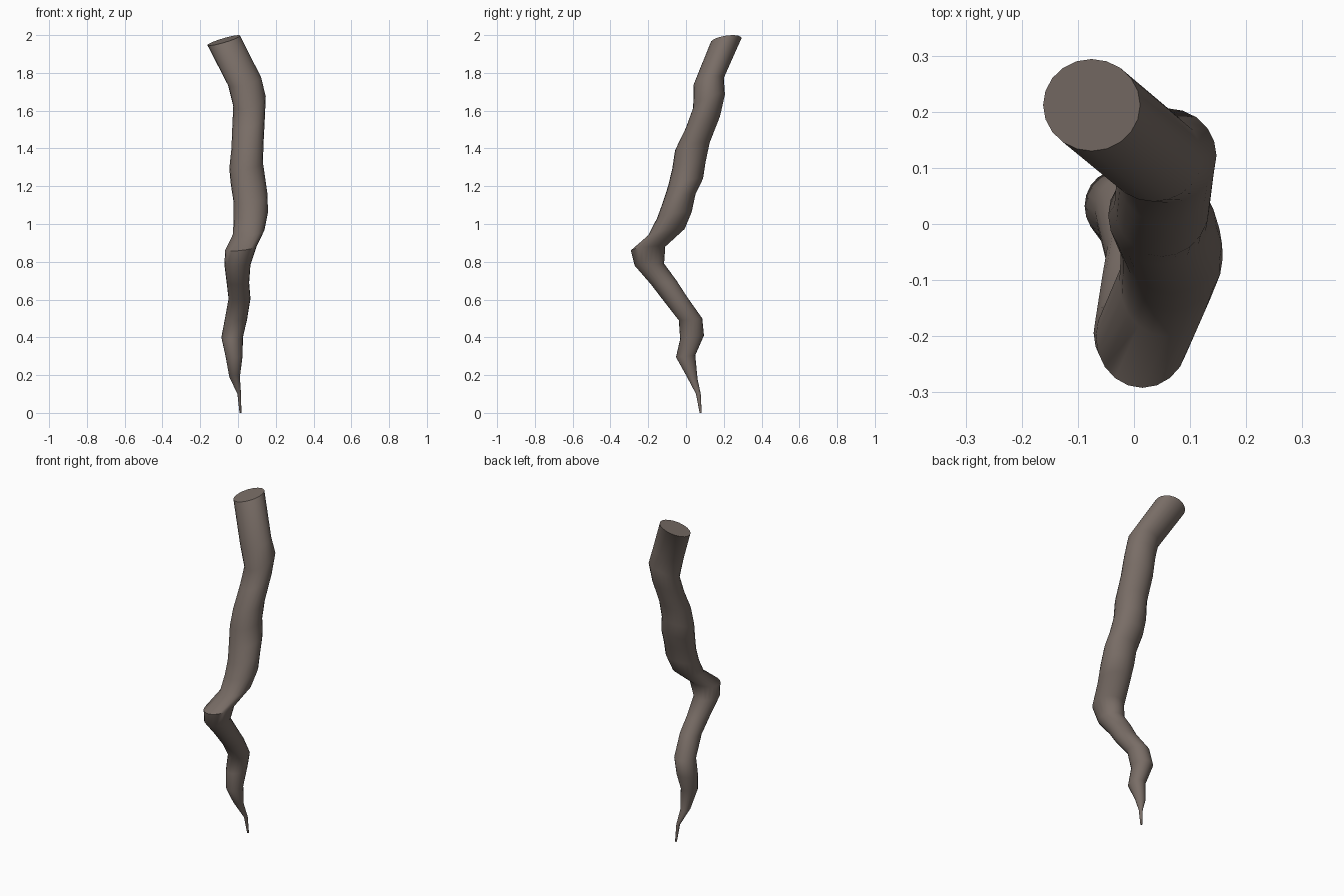
import bpy
import bmesh
import math

cube = bpy.data.objects.get("Cube")
if cube:
    bpy.data.objects.remove(cube)

SIDES = 20

# Cross-sections, tip to cut end: x min, x max, y min, y max, height, rise in x, rise in y
SECTIONS = [
    (.008, .018, .072, .083, 0, 0, 0),
    (-.003, .016, .053, .078, .10, 0, 0),
    (-.046, .01, 0, .061, .19, 0, -.01),
    (-.066, .024, -.053, .049, .30, 0, .005),
    (-.088, .026, -.031, .095, .40, 0, .01),
    (-.07, .048, -.038, .086, .495, 0, .005),
    (-.05, .066, -.12, .005, .605, 0, .01),
    (-.06, .059, -.185, -.05, .69, 0, .01),
    (-.072, .066, -.272, -.116, .785, 0, .005),
    (-.068, .098, -.292, -.11, .87, .01, .01),
    (-.026, .14, -.2, -.007, .957, .01, .017),
    (-.024, .158, -.153, .03, 1.047, .01, .016),
    (-.024, .157, -.123, .05, 1.135, .015, .022),
    (-.038, .146, -.095, .09, 1.22, .01, .02),
    (-.046, .132, -.073, .104, 1.31, .015, .02),
    (-.035, .135, -.058, .125, 1.41, .015, .02),
    (-.03, .142, 0, .18, 1.54, .02, .03),
    (-.025, .147, .038, .206, 1.65, .025, .035),
    (-.052, .122, .04, .2, 1.755, .022, .018),
    (-.162, .011, .13, .294, 1.972, .025, .012),
]

# Root colour
bark = bpy.data.materials.new("brown_bark")
color = (.19, .153, .133, 1)
bark.diffuse_color = color
bark.use_nodes = True
shader = next(n for n in bark.node_tree.nodes if n.type == 'BSDF_PRINCIPLED')
shader.inputs["Base Color"].default_value = color


def add_ring(bm, x0, x1, y0, y1, z, rise_x, rise_y):
    ring = []
    for i in range(SIDES):
        a = math.tau * i / SIDES
        c, s = math.cos(a), math.sin(a)
        ring.append(bm.verts.new(((x0 + x1 + (x1 - x0) * c) / 2,
                                  (y0 + y1 + (y1 - y0) * s) / 2,
                                  z + rise_x * c + rise_y * s)))
    return ring


# Crooked tapering root, lofted through the sections and capped at both ends
bm = bmesh.new()
rings = [add_ring(bm, *section) for section in SECTIONS]
for low, high in zip(rings, rings[1:]):
    for i in range(SIDES):
        j = (i + 1) % SIDES
        bm.faces.new((low[i], low[j], high[j], high[i]))
bm.faces.new(rings[0][::-1])
bm.faces.new(rings[-1])
bmesh.ops.recalc_face_normals(bm, faces=bm.faces)

mesh = bpy.data.meshes.new("root")
bm.to_mesh(mesh)
bm.free()
mesh.materials.append(bark)
root = bpy.data.objects.new("root", mesh)
bpy.context.collection.objects.link(root)

# Smooth bark with a crisp rim at the cut end
bpy.ops.object.select_all(action='DESELECT')
root.select_set(True)
bpy.context.view_layer.objects.active = root
bpy.ops.object.shade_smooth_by_angle(angle=math.radians(45))
